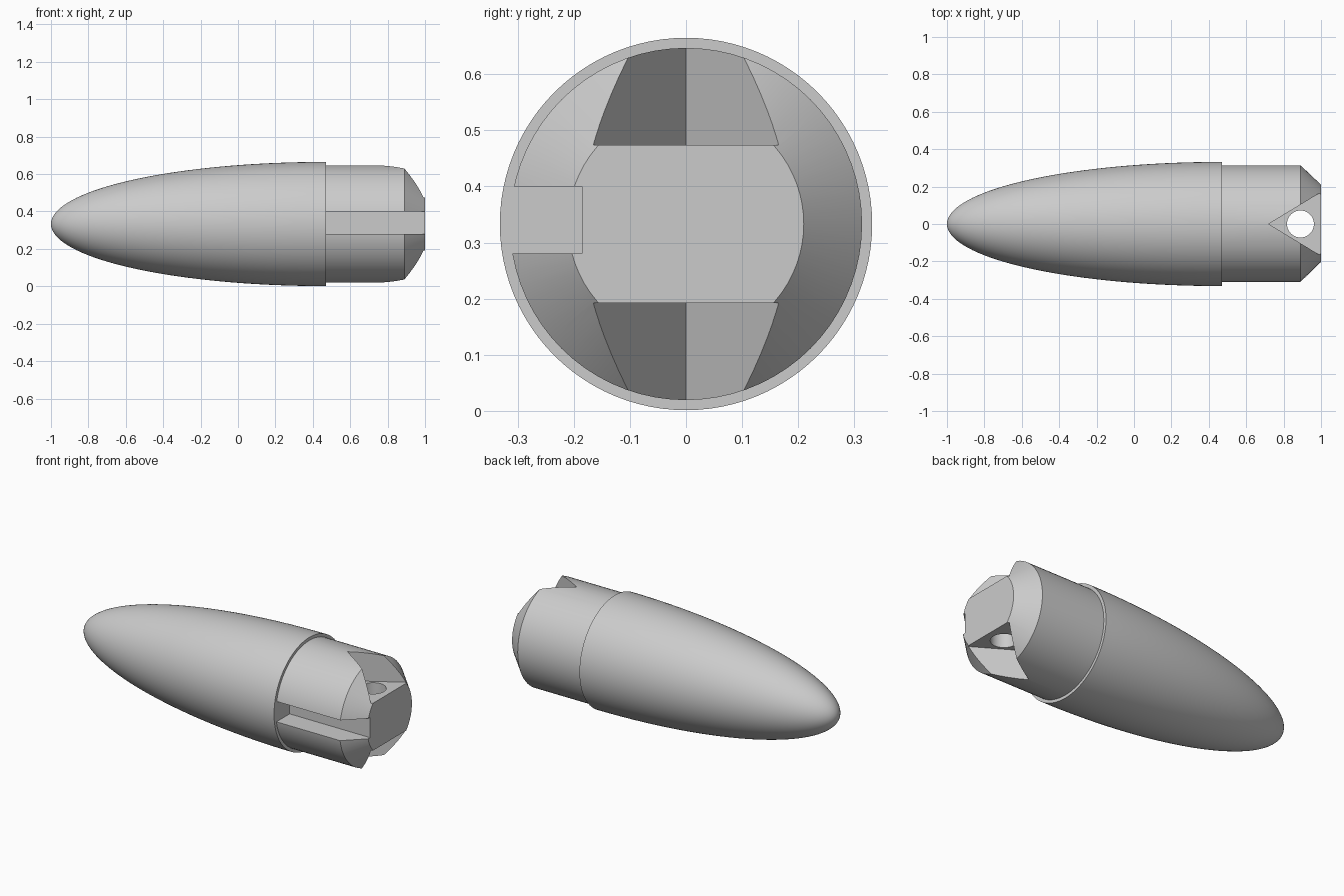
import bpy, bmesh, math
from mathutils import Matrix, Vector

cube = bpy.data.objects.get("Cube")
if cube:
    bpy.data.objects.remove(cube, do_unlink=True)

AXIS_Z = 0.333      # height of the long axis
R_SHELL = 0.332
R_PLUG = 0.314
X_JOIN = 0.47       # where the nose shell meets the plug

grey = bpy.data.materials.new("plain grey")
grey.use_nodes = True
COLOUR = (0.6, 0.6, 0.6, 1)
grey.diffuse_color = COLOUR
grey.node_tree.nodes["Principled BSDF"].inputs["Base Color"].default_value = COLOUR


def add_object(name, bm):
    bmesh.ops.recalc_face_normals(bm, faces=bm.faces)
    mesh = bpy.data.meshes.new(name)
    bm.to_mesh(mesh)
    bm.free()
    mesh.materials.append(grey)
    obj = bpy.data.objects.new(name, mesh)
    bpy.context.collection.objects.link(obj)
    return obj


def lathe(name, profile, steps):
    """Revolve (x, radius) points around the long axis."""
    bm = bmesh.new()
    verts = [bm.verts.new((x, 0, AXIS_Z + r)) for x, r in profile]
    edges = [bm.edges.new(pair) for pair in zip(verts, verts[1:])]
    bmesh.ops.spin(bm, geom=verts + edges, cent=(0, 0, AXIS_Z), axis=(1, 0, 0),
                   angle=math.tau, steps=steps)
    bmesh.ops.remove_doubles(bm, verts=bm.verts, dist=1e-5)
    # merge the end fans into single flat caps
    bmesh.ops.dissolve_limit(bm, angle_limit=0.001, verts=bm.verts, edges=bm.edges)
    return add_object(name, bm)


def prism(name, outline, z0, z1):
    """Extrude an (x, y) outline from z0 to z1."""
    bm = bmesh.new()
    face = bm.faces.new([bm.verts.new((x, y, z0)) for x, y in outline])
    new = bmesh.ops.extrude_face_region(bm, geom=[face])["geom"]
    bmesh.ops.translate(bm, vec=(0, 0, z1 - z0),
                        verts=[v for v in new if isinstance(v, bmesh.types.BMVert)])
    return add_object(name, bm)


def smooth(obj):
    bpy.ops.object.select_all(action="DESELECT")
    obj.select_set(True)
    bpy.context.view_layer.objects.active = obj
    bpy.ops.object.shade_smooth_by_angle(angle=math.radians(25))


# Nose shell: half an ellipse of revolution, closed at the wide end
arc = [math.pi / 2 * i / 36 for i in range(37)]
nose = [(X_JOIN - (1 + X_JOIN) * math.cos(a), R_SHELL * math.sin(a)) for a in arc]
shell = lathe("nose_shell", nose + [(X_JOIN, 0)], 96)
smooth(shell)

# Plug: narrower cylinder with a chamfered end, seated inside the shell
plug = lathe("plug", [(0.4, 0), (0.4, R_PLUG), (0.89, R_PLUG), (1, 0.21), (1, 0)], 72)

# Cutters: wedge notches above and below, a cross hole and a side slot
wedge = [(0.72, 0), (1.08, -0.2186), (1.08, 0.2186)]
circle = [(0.89 + 0.072 * math.cos(math.tau * i / 40),
           0.072 * math.sin(math.tau * i / 40)) for i in range(40)]
slot = [(0.35, -0.5), (1.1, -0.5), (1.1, -0.185), (0.35, -0.185)]
cutters = [
    prism("upper_notch_cutter", wedge, AXIS_Z + 0.141, 0.8),
    prism("lower_notch_cutter", wedge, -0.2, AXIS_Z - 0.141),
    prism("cross_hole_cutter", circle, -0.3, 0.9),
    prism("side_slot_cutter", slot, 0.28, 0.4),
]
for cutter in cutters:
    mod = plug.modifiers.new(cutter.name, "BOOLEAN")
    mod.operation = "DIFFERENCE"
    mod.solver = "EXACT"
    mod.object = cutter
    cutter.hide_render = True

# Apply the cuts, then remove the cutters
bpy.context.view_layer.update()
graph = bpy.context.evaluated_depsgraph_get()
cut_mesh = bpy.data.meshes.new_from_object(plug.evaluated_get(graph))
plug.modifiers.clear()
plug.data = cut_mesh
for cutter in cutters:
    bpy.data.objects.remove(cutter, do_unlink=True)
smooth(plug)
